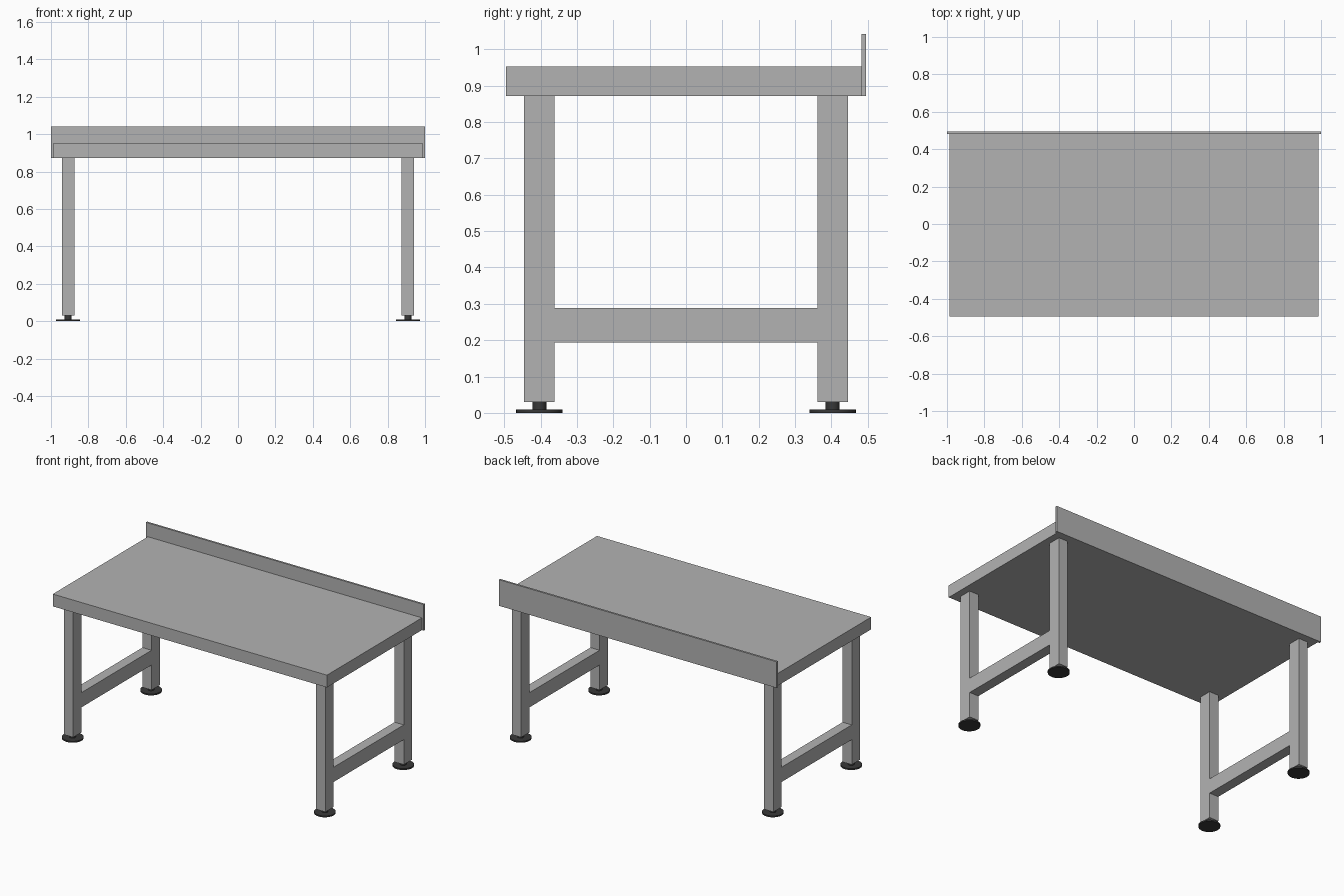
import bpy
import math

cube = bpy.data.objects.get("Cube")
if cube:
    bpy.data.objects.remove(cube, do_unlink=True)


def material(name, value):
    mat = bpy.data.materials.new(name)
    mat.use_nodes = True
    colour = (value, value, value, 1)
    mat.diffuse_color = colour
    mat.node_tree.nodes["Principled BSDF"].inputs["Base Color"].default_value = colour
    return mat


steel = material("grey steel", 0.45)
rubber = material("dark rubber", 0.04)


def box(name, x, y, z, mat=steel):
    """Box spanning the given (low, high) ranges."""
    spans = (x, y, z)
    bpy.ops.mesh.primitive_cube_add(size=1, location=[(a + b) / 2 for a, b in spans])
    obj = bpy.context.object
    obj.name = name
    obj.scale = [b - a for a, b in spans]
    bpy.ops.object.transform_apply(location=False, rotation=False, scale=True)
    obj.data.materials.append(mat)


def cylinder(name, x, y, z, radius):
    """Upright round part spanning the z range."""
    bpy.ops.mesh.primitive_cylinder_add(vertices=32, radius=radius, depth=z[1] - z[0],
                                        location=(x, y, (z[0] + z[1]) / 2))
    obj = bpy.context.object
    obj.name = name
    obj.data.materials.append(rubber)
    bpy.ops.object.shade_smooth_by_angle(angle=math.radians(30))


# Worktop and upstand along the back
TOP_Z = 0.872
box("worktop", (-0.987, 0.987), (-0.495, 0.482), (TOP_Z, 0.952))
box("back_upstand", (-1, 1), (0.482, 0.495), (TOP_Z, 1.042))

# Legs with levelling feet, and a rail joining each side pair
LEG_X, LEG_Y = 0.908, 0.403
HALF_X, HALF_Y = 0.033, 0.042
for side, sx in (("right", -1), ("left", 1)):
    x = sx * LEG_X
    span_x = (x - HALF_X, x + HALF_X)
    for end, sy in (("front", -1), ("back", 1)):
        y = sy * LEG_Y
        label = f"{end}_{side}"
        box(f"{label}_leg", span_x, (y - HALF_Y, y + HALF_Y), (0.03, TOP_Z))
        cylinder(f"{label}_foot_stem", x, y, (0.009, 0.03), 0.019)
        cylinder(f"{label}_foot_pad", x, y, (0, 0.009), 0.064)
    inner = LEG_Y - HALF_Y
    box(f"{side}_side_rail", span_x, (-inner, inner), (0.193, 0.289))
